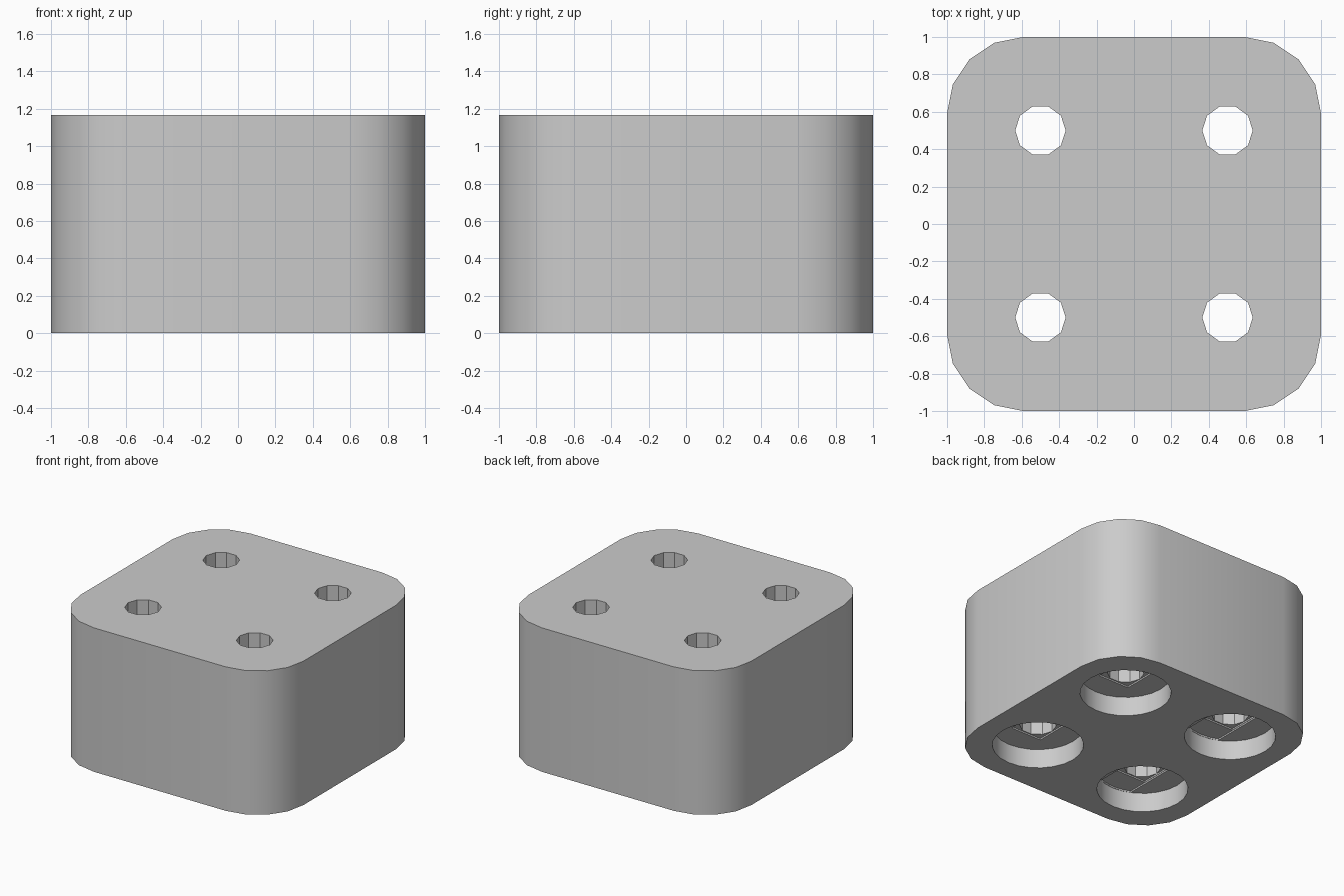
import bpy, bmesh
from math import cos, sin, pi, radians

cube = bpy.data.objects.get("Cube")
if cube:
    bpy.data.objects.remove(cube, do_unlink=True)

HEIGHT = 1.165
CORNER = 0.41      # radius of the upright corners
HOLE = 0.135       # through hole radius
BORE = 0.335       # screw head recess radius
DEPTH = 0.155      # screw head recess depth
STEP = 0.012       # thin bridging layers above the recess

grey = bpy.data.materials.new("light grey")
grey.use_nodes = True
colour = (0.6, 0.6, 0.6, 1)
grey.diffuse_color = colour
grey.node_tree.nodes["Principled BSDF"].inputs["Base Color"].default_value = colour


def prism(name, outline, z0, z1):
    """Extrude a closed outline upwards from z0 to z1."""
    bm = bmesh.new()
    face = bm.faces.new([bm.verts.new((x, y, z0)) for x, y in outline])
    top = bmesh.ops.extrude_face_region(bm, geom=[face])["geom"]
    verts = [v for v in top if isinstance(v, bmesh.types.BMVert)]
    bmesh.ops.translate(bm, verts=verts, vec=(0, 0, z1 - z0))
    bmesh.ops.recalc_face_normals(bm, faces=bm.faces)
    mesh = bpy.data.meshes.new(name)
    bm.to_mesh(mesh)
    bm.free()
    mesh.materials.append(grey)
    obj = bpy.data.objects.new(name, mesh)
    bpy.context.collection.objects.link(obj)
    return obj


def circle(radius, sides):
    return [(radius * cos(2 * pi * i / sides), radius * sin(2 * pi * i / sides))
            for i in range(sides)]


def rounded_square(half, radius, segments):
    points = []
    for corner in range(4):
        middle = pi / 4 + corner * pi / 2
        cx = (half - radius) * (1 if cos(middle) > 0 else -1)
        cy = (half - radius) * (1 if sin(middle) > 0 else -1)
        for i in range(segments + 1):
            a = corner * pi / 2 + i * pi / 2 / segments
            points.append((cx + radius * cos(a), cy + radius * sin(a)))
    return points


def slot(radius, half_width, sides):
    """Two parallel edges closed by arcs of the recess circle."""
    arc = [p for p in circle(radius, sides) if abs(p[0]) < half_width]
    reach = (radius ** 2 - half_width ** 2) ** 0.5
    upper = [p for p in arc if p[1] > 0]
    lower = [p for p in arc if p[1] < 0]
    return ([(half_width, reach)] + upper + [(-half_width, reach), (-half_width, -reach)]
            + lower + [(half_width, -reach)])


def cut(target, outline, x, y, z1):
    cutter = prism("cutter", [(x + px, y + py) for px, py in outline], -0.1, z1)
    cutter.hide_render = True
    mod = target.modifiers.new("cut", "BOOLEAN")
    mod.operation = "DIFFERENCE"
    mod.solver = "EXACT"
    mod.object = cutter
    bpy.ops.object.modifier_apply(modifier=mod.name)
    bpy.data.objects.remove(cutter, do_unlink=True)


# Rounded block
block = prism("foot_block", rounded_square(1, CORNER, 4), 0, HEIGHT)
bpy.context.view_layer.objects.active = block
block.select_set(True)

# Four screw holes, each with a recess below and thin stepped layers
side = HOLE + 0.002
square = [(side, side), (-side, side), (-side, -side), (side, -side)]
for x in (-0.5, 0.5):
    for y in (-0.5, 0.5):
        cut(block, circle(BORE, 24), x, y, DEPTH)
        if x < 0:
            cut(block, slot(BORE - 0.003, HOLE + 0.005, 24), x, y, DEPTH + STEP)
        cut(block, square, x, y, DEPTH + 2 * STEP if x < 0 else DEPTH + STEP)
        cut(block, circle(HOLE, 10), x, y, HEIGHT + 0.1)

bpy.ops.object.shade_smooth_by_angle(angle=radians(30))
